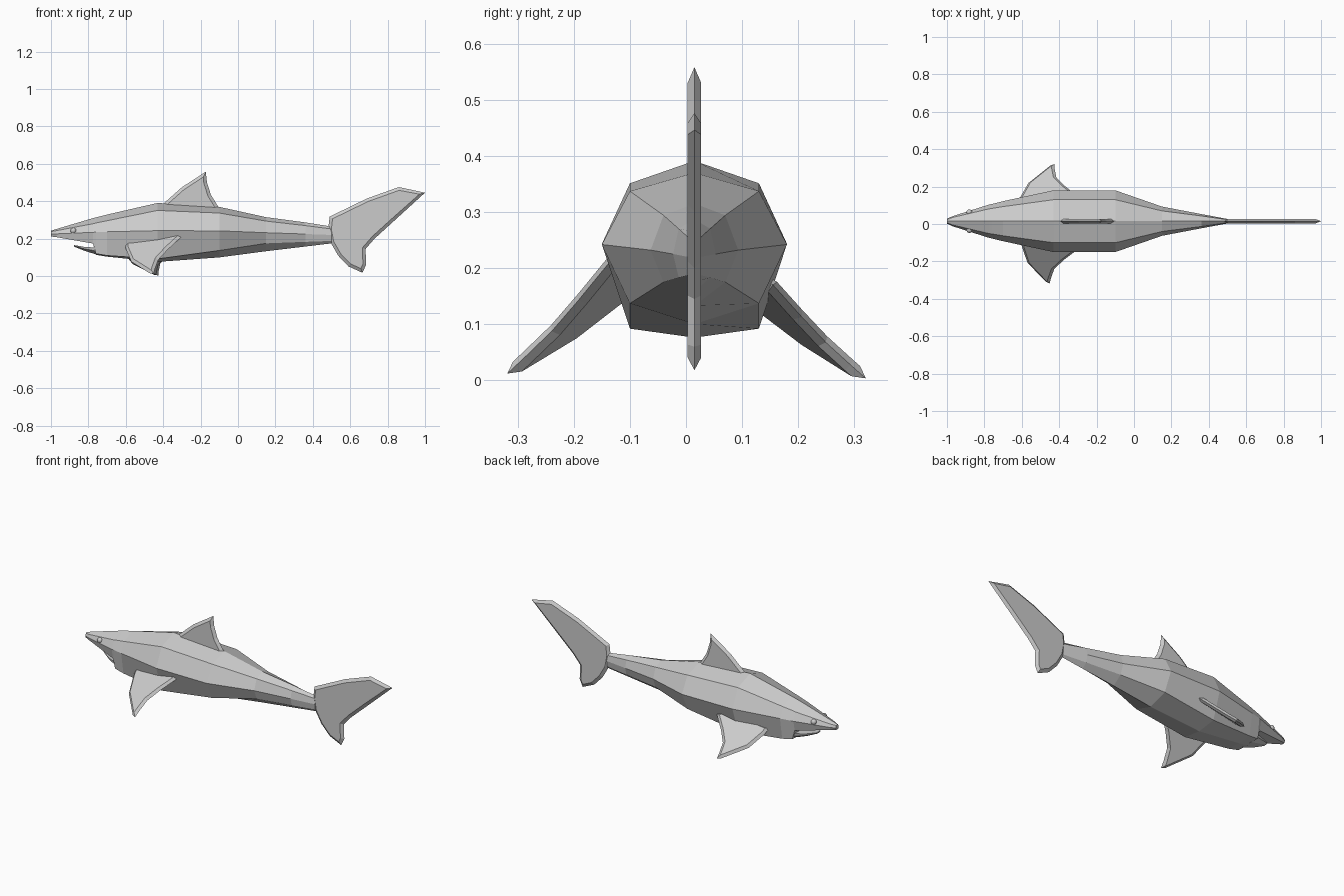
import bpy, bmesh
from mathutils import Vector

if "Cube" in bpy.data.objects:
    bpy.data.objects.remove(bpy.data.objects["Cube"])

CY = 0.015  # the body's centre plane


def finish(name, bm):
    bmesh.ops.recalc_face_normals(bm, faces=bm.faces)
    me = bpy.data.meshes.new(name)
    bm.to_mesh(me)
    bm.free()
    ob = bpy.data.objects.new(name, me)
    bpy.context.collection.objects.link(ob)
    return ob


def loft(name, rings):
    """Skin a list of equal-sized rings and cap both ends."""
    bm = bmesh.new()
    vs = [[bm.verts.new(p) for p in r] for r in rings]
    n = len(vs[0])
    for a, b in zip(vs, vs[1:]):
        for i in range(n):
            j = (i + 1) % n
            bm.faces.new((a[i], a[j], b[j], b[i]))
    bm.faces.new(vs[0])
    bm.faces.new(vs[-1])
    return finish(name, bm)


def fin(name, pts, normal, half, inset):
    """Flat plate with a knife edge: outline on the mid plane, inset sides."""
    pts = [Vector(p) for p in pts]
    normal = Vector(normal).normalized()
    area = sum((a.cross(b) for a, b in zip(pts, pts[1:] + pts[:1])), Vector())
    if area.dot(normal) < 0:
        pts.reverse()
    inner = []
    for i, p in enumerate(pts):
        n1 = normal.cross((p - pts[i - 1]).normalized())
        n2 = normal.cross((pts[(i + 1) % len(pts)] - p).normalized())
        m = (n1 + n2).normalized()
        inner.append(p + m * inset / max(m.dot(n1), 0.55))
    return loft(name, [[p - normal * half for p in inner], pts,
                       [p + normal * half for p in inner]])


# Body: x, top z, shoulder y z, flank y z, lower y z, bottom z
stations = [
    (-1.00, .242, .008, .238, .013, .225, .009, .213, .212),
    (-.97, .252, .020, .243, .027, .226, .019, .208, .208),
    (-.775, .310, .066, .280, .089, .234, .076, .174, .176),
    (-.76, .314, .068, .284, .092, .235, .078, .120, .114),
    (-.70, .329, .078, .296, .107, .237, .086, .110, .104),
    (-.43, .391, .115, .351, .165, .243, .115, .092, .076),
    (-.10, .370, .115, .337, .165, .242, .115, .137, .100),
    (.15, .315, .055, .294, .078, .232, .055, .175, .133),
    (.36, .287, .028, .270, .038, .225, .028, .183, .158),
    (.50, .265, .008, .252, .012, .220, .008, .188, .175),
]
rings = []
for x, zt, ys, zs, yf, zf, yl, zl, zb in stations:
    side = [(ys, zs), (yf, zf), (yl, zl)]
    prof = [(0, zt)] + side + [(0, zb)] + [(-y, z) for y, z in side[::-1]]
    rings.append([(x, CY + y, z) for y, z in prof])
loft("body", rings)

# Lower jaw: x, half width, top z, bottom z
jaw = []
for x, w, zt, zb in [(-.877, .018, .166, .158), (-.82, .05, .156, .135),
                     (-.75, .078, .152, .113)]:
    prof = [(w, zt), (w * .95, (zt + zb) / 2), (w * .5, zb)]
    prof += [(-y, z) for y, z in prof[::-1]]
    jaw.append([(x, CY + y, z) for y, z in prof])
loft("lower_jaw", jaw)

# Dorsal and tail fins, drawn in the side plane
dorsal = [(-.41, .36), (-.39, .395), (-.30, .475), (-.172, .558), (-.166, .50),
          (-.145, .435), (-.105, .37), (-.11, .34)]
tail = [(.482, .25), (.49, .318), (.69, .415), (.86, .476), (1.0, .446),
        (.84, .30), (.73, .20), (.682, .145), (.685, .06), (.665, .018),
        (.59, .052), (.535, .11), (.495, .18)]
for name, outline in (("dorsal_fin", dorsal), ("tail_fin", tail)):
    fin(name, [(x, CY, z) for x, z in outline], (0, 1, 0), .012, .017)

# Pectoral fins: one outline spanned by front root, back root and tip
shape = [(.08, -.2), (0, 0), (-.11, .45), (-.02, .95), (.03, 1), (.13, .84),
         (.31, .58), (.6, .32), (1, 0), (.95, -.2)]
for name, f, b, t in [
        ("left_fin", (-.60, -.118, .145), (-.30, -.135, .212), (-.46, -.318, .010)),
        ("right_fin", (-.61, .140, .125), (-.31, .155, .170), (-.435, .320, .002))]:
    f, b, t = Vector(f), Vector(b), Vector(t)
    pts = [f + (b - f) * u + (t - f) * v for u, v in shape]
    fin(name, pts, (b - f).cross(t - f), .012, .015)

# Eyes
for name, s in (("left_eye", -1), ("right_eye", 1)):
    bpy.ops.mesh.primitive_uv_sphere_add(segments=12, ring_count=8, radius=.016,
                                         location=(-.88, CY + s * .047, .243))
    bpy.context.object.name = name
    bpy.ops.object.shade_smooth()
